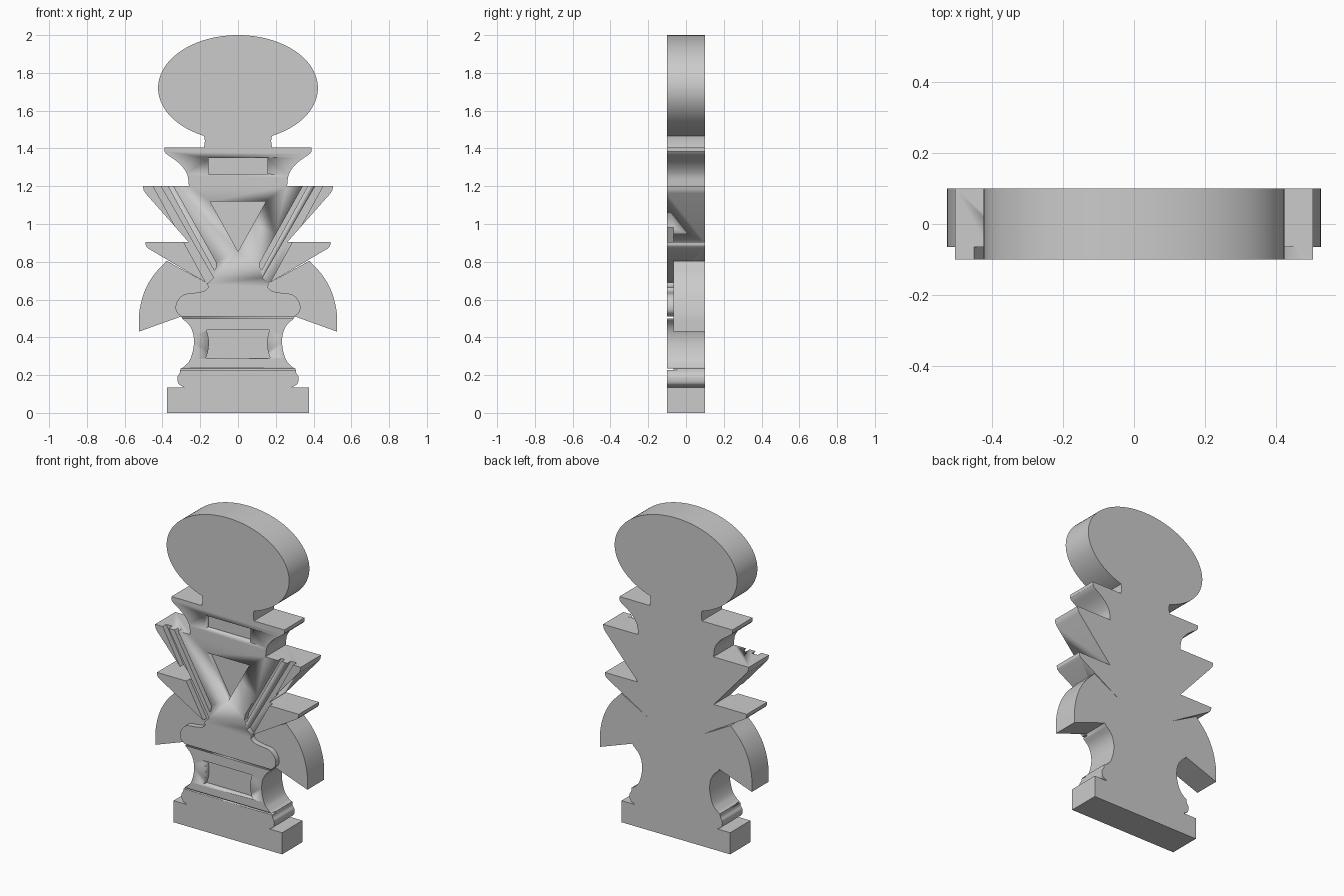
import bpy, bmesh, math
from mathutils import Vector

if "Cube" in bpy.data.objects:
    bpy.data.objects.remove(bpy.data.objects["Cube"])

FRONT, BACK = -0.1, 0.1


def spline(pts, n=6):
    """Catmull-Rom curve through the given (x, z) points."""
    p = [Vector(q) for q in pts]
    p = [2 * p[0] - p[1]] + p + [2 * p[-1] - p[-2]]
    out = []
    for a, b, c, d in zip(p, p[1:], p[2:], p[3:]):
        for i in range(n):
            t = i / n
            out.append(tuple(0.5 * (2 * b + (c - a) * t + (2 * a - 5 * b + 4 * c - d) * t * t
                                    + (3 * b - a - 3 * c + d) * t ** 3)))
    return out + [tuple(pts[-1])]


def flip(pts):
    return [(-x, z) for x, z in reversed(pts)]


def both(half):
    """Close a right-hand half outline with its mirror image."""
    return half + flip(half)


def slab(name, outlines, y0=FRONT, y1=BACK):
    """Extrude one or more closed (x, z) outlines along y."""
    bm = bmesh.new()
    for pts in outlines:
        f = bm.faces.new([bm.verts.new((x, y0, z)) for x, z in pts])
        ext = bmesh.ops.extrude_face_region(bm, geom=[f])
        moved = [v for v in ext["geom"] if isinstance(v, bmesh.types.BMVert)]
        bmesh.ops.translate(bm, vec=(0, y1 - y0, 0), verts=moved)
    bmesh.ops.recalc_face_normals(bm, faces=bm.faces)
    me = bpy.data.meshes.new(name)
    bm.to_mesh(me)
    bm.free()
    ob = bpy.data.objects.new(name, me)
    bpy.context.collection.objects.link(ob)
    bpy.ops.object.select_all(action='DESELECT')
    ob.select_set(True)
    bpy.context.view_layer.objects.active = ob
    bpy.ops.object.shade_smooth_by_angle(angle=math.radians(30))
    return ob


def carve(target, name, outlines, depth=0.035):
    """Sink outlines into the front face."""
    cutter = slab(name, outlines, FRONT - 0.05, FRONT + depth)
    cutter.hide_render = True
    cutter.hide_set(True)
    mod = target.modifiers.new(name, 'BOOLEAN')
    mod.operation = 'DIFFERENCE'
    mod.solver = 'EXACT'
    mod.object = cutter


def box(x, z0, z1):
    return [(-x, z0), (x, z0), (x, z1), (-x, z1)]


# Plinth
slab("plinth", [box(0.375, 0, 0.135)])

# Pedestal: foot moulding, concave waist and rounded cushion
foot = spline([(0.285, 0.135), (0.315, 0.155), (0.32, 0.19), (0.308, 0.212), (0.305, 0.235)])
waist = spline([(0.29, 0.24), (0.255, 0.28), (0.235, 0.35), (0.236, 0.41), (0.255, 0.46), (0.295, 0.5)])
cushion = spline([(0.30, 0.51), (0.328, 0.54), (0.325, 0.585), (0.29, 0.625), (0.23, 0.635),
                  (0.18, 0.645), (0.157, 0.665)])
pedestal = slab("pedestal", [both(foot + waist + cushion)])
panel_side = spline([(0.17, 0.29), (0.157, 0.335), (0.155, 0.39), (0.167, 0.44)])
carve(pedestal, "panel_cutter", [both(panel_side)])
carve(pedestal, "band_cutter", [box(0.4, 0.228, 0.236), box(0.4, 0.5, 0.509)])

# Torso with two pairs of pointed fins
torso = slab("torso", [both([
    (0.157, 0.665), (0.165, 0.687), (0.478, 0.872), (0.488, 0.885), (0.49, 0.905), (0.262, 0.905),
    (0.49, 1.163), (0.5, 1.18), (0.503, 1.202), (0.26, 1.202)])])
carve(torso, "triangle_cutter", [[(-0.148, 1.12), (0, 0.855), (0.148, 1.12)]])
ray_in = [(0.12, 0.755), (0.385, 1.25), (0.325, 1.25), (0.115, 0.80)]
ray_in = [(0.125, 0.755), (0.385, 1.23), (0.36, 1.23), (0.118, 0.80), (0.115, 0.77)]
ray_out = [(0.165, 0.68), (0.46, 1.22), (0.42, 1.22), (0.13, 0.715)]
carve(torso, "ray_cutter", [ray_in, flip(ray_in), ray_out, flip(ray_out)])

# Flared collar with a slot
flare = spline([(0.26, 1.202), (0.27, 1.265), (0.31, 1.32), (0.382, 1.373)])
collar = slab("collar", [both(flare + [(0.39, 1.385), (0.39, 1.405)])])
carve(collar, "slot_cutter", [box(0.157, 1.265, 1.35)])

# Neck and oval head
slab("neck", [both([(0.18, 1.405), (0.175, 1.44), (0.18, 1.467)])])
slab("head", [[(0.423 * math.cos(a), 1.72 + 0.28 * math.sin(a))
               for a in (math.tau * i / 96 for i in range(96))]])

# Curved side wings, set back from the front
wing = spline([(0.525, 0.43), (0.523, 0.53), (0.498, 0.635), (0.45, 0.725), (0.378, 0.805)])
wing = [(0.20, 0.55), (0.31, 0.507)] + wing + [(0.15, 0.68)]
for side, pts in (("right", wing), ("left", flip(wing))):
    slab(side + "_wing", [pts], -0.065, BACK)
